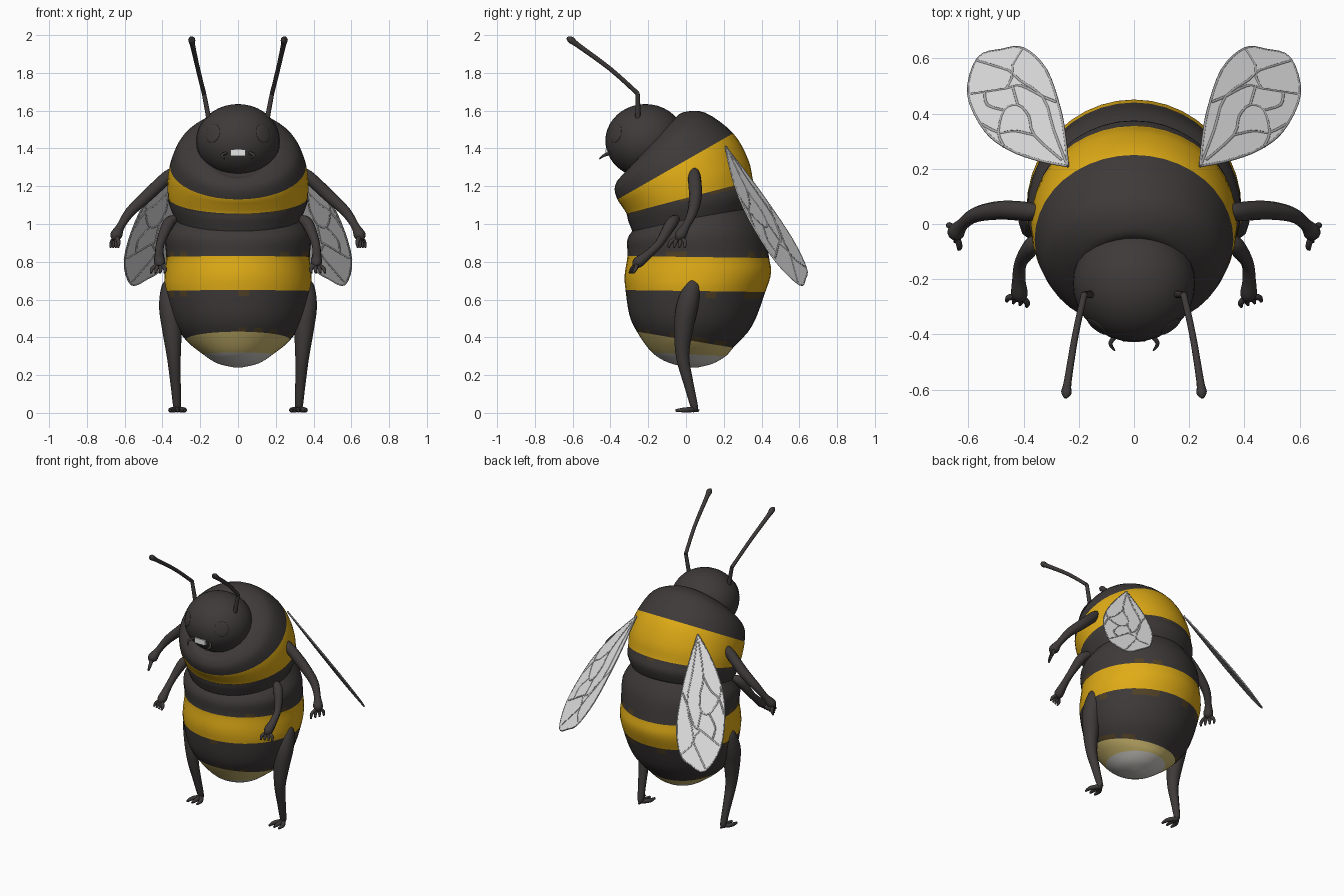
import bpy
import bmesh
import math
import random
from mathutils import Vector

random.seed(4)
default_cube = bpy.data.objects.get("Cube")
if default_cube:
    bpy.data.objects.remove(default_cube, do_unlink=True)


def make_material(name, red, green, blue):
    material = bpy.data.materials.new(name)
    material.use_nodes = True
    colour = (red, green, blue, 1)
    material.diffuse_color = colour
    shader = material.node_tree.nodes["Principled BSDF"]
    shader.inputs["Base Color"].default_value = colour
    shader.inputs["Roughness"].default_value = .8
    return material


DARK = make_material("charcoal fur", .048, .042, .041)
YELLOW = make_material("golden yellow", .74, .41, .008)
CREAM = make_material("cream tail", .62, .49, .16)
PALE = make_material("pale tail tip", .6, .59, .55)
BROWN = make_material("brown fur fleck", .085, .055, .02)
WING = make_material("wing grey", .72, .72, .72)
VEIN = make_material("wing vein grey", .42, .42, .42)
WHITE = make_material("tooth white", .85, .85, .85)


def add_object(name, mesh, materials, mirrored=False, smooth=True):
    obj = bpy.data.objects.new(name, mesh)
    bpy.context.collection.objects.link(obj)
    for material in materials:
        mesh.materials.append(material)
    if smooth:
        mesh.shade_smooth()
    if mirrored:
        obj.modifiers.new("mirror", "MIRROR")
    return obj


def interpolate(points, steps):
    """Pass a smooth spline through tuples of any length."""
    vectors = [Vector(p) for p in points]
    result = []
    for i in range(len(vectors) - 1):
        b, c = vectors[i], vectors[i + 1]
        a = vectors[max(i - 1, 0)]
        d = vectors[min(i + 2, len(vectors) - 1)]
        for step in range(steps):
            t = step / steps
            result.append(b + (c - a) * t / 2
                          + (a * 2 - b * 5 + c * 4 - d) * t * t / 2
                          + (b * 3 - a - c * 3 + d) * t ** 3 / 2)
    result.append(vectors[-1])
    return result


def body_loft(name, rings, bands, fleck_rows, materials, sides=40, steps=4):
    """Each ring: front y, front z, back y, back z, half width."""
    bm = bmesh.new()
    loops = []
    for front_y, front_z, back_y, back_z, width in interpolate(rings, steps):
        loop = []
        for i in range(sides):
            angle = math.tau * i / sides
            mix = (1 - math.cos(angle)) / 2
            loop.append(bm.verts.new((width * math.sin(angle),
                                      front_y + (back_y - front_y) * mix,
                                      front_z + (back_z - front_z) * mix)))
        loops.append(loop)
    for row in range(len(loops) - 1):
        for i in range(sides):
            j = (i + 1) % sides
            face = bm.faces.new((loops[row][i], loops[row][j],
                                 loops[row + 1][j], loops[row + 1][i]))
            face.material_index = bands[row // steps]
            # Ragged fur flecks along the band edges
            if row in fleck_rows and random.random() < .25:
                face.material_index = len(materials) - 1
    bm.faces.new(loops[0]).material_index = bands[0]
    bm.faces.new(loops[-1]).material_index = bands[-1]
    bmesh.ops.recalc_face_normals(bm, faces=bm.faces)
    mesh = bpy.data.meshes.new(name)
    bm.to_mesh(mesh)
    bm.free()
    return add_object(name, mesh, materials)


def tubes(name, paths, material, steps=4, resolution=3):
    """Mirrored tapering tubes; each path point is x, y, z, radius."""
    curve = bpy.data.curves.new(name, "CURVE")
    curve.dimensions = "3D"
    curve.bevel_depth = 1
    curve.bevel_resolution = resolution
    curve.use_fill_caps = True
    for path in paths:
        points = interpolate(path, steps)
        spline = curve.splines.new("POLY")
        spline.points.add(len(points) - 1)
        for target, source in zip(spline.points, points):
            target.co = (*source[:3], 1)
            target.radius = max(source[3], .001)
    helper = bpy.data.objects.new("helper", curve)
    mesh = bpy.data.meshes.new_from_object(helper)
    bpy.data.objects.remove(helper)
    return add_object(name, mesh, [material], mirrored=True)


def ellipsoid(name, centre, size, material, normal=(0, 0, 1), mirrored=False):
    bm = bmesh.new()
    bmesh.ops.create_uvsphere(bm, u_segments=32, v_segments=20, radius=1)
    bmesh.ops.scale(bm, vec=size, verts=bm.verts)
    turn = Vector(normal).to_track_quat("Z", "Y").to_matrix()
    bmesh.ops.rotate(bm, matrix=turn, verts=bm.verts)
    bmesh.ops.translate(bm, vec=centre, verts=bm.verts)
    mesh = bpy.data.meshes.new(name)
    bm.to_mesh(mesh)
    bm.free()
    return add_object(name, mesh, [material], mirrored)


def fingers(wrist, reach, spread, count, radius):
    """Fan of slightly bent digits starting at the wrist."""
    wrist, reach, spread = Vector(wrist), Vector(reach), Vector(spread)
    paths = []
    for i in range(count):
        side = spread * (2 * i / (count - 1) - 1)
        middle = wrist + reach * .5 + side * .9
        tip = wrist + reach + side
        paths.append([(*wrist, radius), (*middle, radius), (*tip, radius * .5)])
    return paths


# Body: tilted thorax with collar, then the banded abdomen
body_loft("thorax", [
    (-.33, 1.25, -.06, 1.55, .15), (-.36, 1.235, -.02, 1.59, .22),
    (-.378, 1.185, .1, 1.59, .315), (-.363, 1.13, .25, 1.48, .36),
    (-.34, 1.095, .33, 1.34, .373), (-.315, 1.055, .355, 1.23, .37),
    (-.307, 1.02, .375, 1.16, .36), (-.28, .95, .35, 1.08, .33),
], [0, 0, 0, 1, 1, 0, 0], [20], [DARK, YELLOW, BROWN])
body_loft("abdomen", [
    (-.27, .98, .34, 1.1, .33), (-.31, .92, .41, .98, .385),
    (-.31, .83, .44, .82, .38), (-.325, .73, .45, .74, .388),
    (-.32, .65, .42, .64, .385), (-.3, .52, .35, .46, .345),
    (-.26, .43, .25, .345, .275), (-.18, .32, .21, .3, .185),
    (-.09, .265, .14, .26, .11), (.02, .24, .06, .24, .02),
], [0, 0, 1, 1, 0, 0, 2, 3, 3], [7, 16, 23], [DARK, YELLOW, CREAM, PALE, BROWN])

# Head with eyes, antennae, jaws and teeth
ellipsoid("head", (0, -.215, 1.44), (.222, .212, .195), DARK)
ellipsoid("eyes", (.133, -.371, 1.479), (.045, .05, .009), DARK,
          normal=(.6, -.77, .23), mirrored=True)
tubes("antennae", [[(.155, -.255, 1.56, .014), (.18, -.255, 1.69, .012)],
                   [(.18, -.255, 1.69, .012), (.212, -.4, 1.82, .012),
                    (.24, -.57, 1.945, .014), (.245, -.61, 1.975, .019),
                    (.248, -.63, 1.985, .006)]], DARK)
tubes("jaws", [[(.05, -.39, 1.38, .008), (.085, -.43, 1.365, .008),
                (.07, -.458, 1.345, .003)]], DARK)
bm = bmesh.new()
bmesh.ops.create_cube(bm, size=1)
bmesh.ops.scale(bm, vec=(.04, .03, .036), verts=bm.verts)
bmesh.ops.translate(bm, vec=(.02, -.412, 1.377), verts=bm.verts)
tooth_mesh = bpy.data.meshes.new("teeth")
bm.to_mesh(tooth_mesh)
bm.free()
add_object("teeth", tooth_mesh, [WHITE], mirrored=True, smooth=False)

# Arms and hands
tubes("upper_arms", [[(.34, .045, 1.285, .02), (.38, .045, 1.245, .034),
                      (.48, .05, 1.15, .034), (.57, .035, 1.065, .028),
                      (.62, .0, .99, .022), (.645, -.03, .94, .032),
                      (.65, -.045, .915, .012)]], DARK)
tubes("upper_fingers", fingers((.645, -.035, .935), (.01, -.015, -.06),
                               (.02, .042, 0), 4, .011), DARK)
tubes("middle_arms", [[(.33, -.05, 1.03, .02), (.37, -.08, 1, .032),
                       (.41, -.14, .9, .023), (.417, -.2, .84, .024),
                       (.415, -.255, .795, .03), (.42, -.275, .775, .012)]], DARK)
tubes("middle_fingers", fingers((.415, -.26, .79), (.01, -.03, -.05),
                                (.036, .01, 0), 4, .011), DARK)

# Legs and feet
tubes("legs", [[(.36, .055, .705, .005), (.36, .04, .68, .042),
                (.358, .008, .57, .06), (.35, -.012, .45, .053),
                (.34, -.018, .3, .037), (.33, .015, .15, .027),
                (.322, .045, .03, .02), (.32, .048, .012, .008)]], DARK)
tubes("toes", fingers((.32, .045, .018), (0, -.1, -.005),
                      (.038, 0, 0), 3, .014)
      + [[(.32, .04, .016, .014), (.32, .07, .012, .006)]], DARK)


# Wings: a sloping membrane with raised veins
def on_wing(x, y):
    return x, y, 1.41 - .79 * (x - .24) - 1.213 * (y - .21)


outline = [(.24, .21), (.25, .31), (.27, .42), (.32, .56), (.4, .635),
           (.48, .63), (.565, .6), (.6, .47), (.54, .34), (.45, .27), (.34, .23)]
edge = [on_wing(*p) for p in interpolate(outline + outline[:1], 4)[:-1]]
wing_mesh = bpy.data.meshes.new("wings")
wing_mesh.from_pydata(edge, [], [range(len(edge))])
wings = add_object("wings", wing_mesh, [WING], smooth=False)
solid = wings.modifiers.new("thickness", "SOLIDIFY")
solid.thickness = .006
solid.offset = 0
wings.modifiers.new("mirror", "MIRROR")

veins = [
    [(.24, .21), (.29, .34), (.33, .46), (.44, .545), (.405, .63)],
    [(.33, .46), (.41, .5), (.46, .49), (.59, .47)],
    [(.33, .46), (.28, .44)],
    [(.26, .23), (.36, .32), (.38, .39), (.42, .43), (.47, .41), (.49, .33), (.47, .28)],
    [(.36, .32), (.43, .335), (.49, .33), (.55, .36)],
    [(.46, .49), (.44, .545), (.5, .57), (.565, .59)],
    [(.47, .41), (.53, .43), (.54, .475)],
    [(.42, .43), (.44, .5)],
]
tubes("wing_veins", [[(*on_wing(*p), .006) for p in vein] for vein in veins],
      VEIN, steps=3, resolution=1)
tubes("wing_rims", [[(*p, .005) for p in edge + edge[:1]]],
      VEIN, steps=1, resolution=1)
